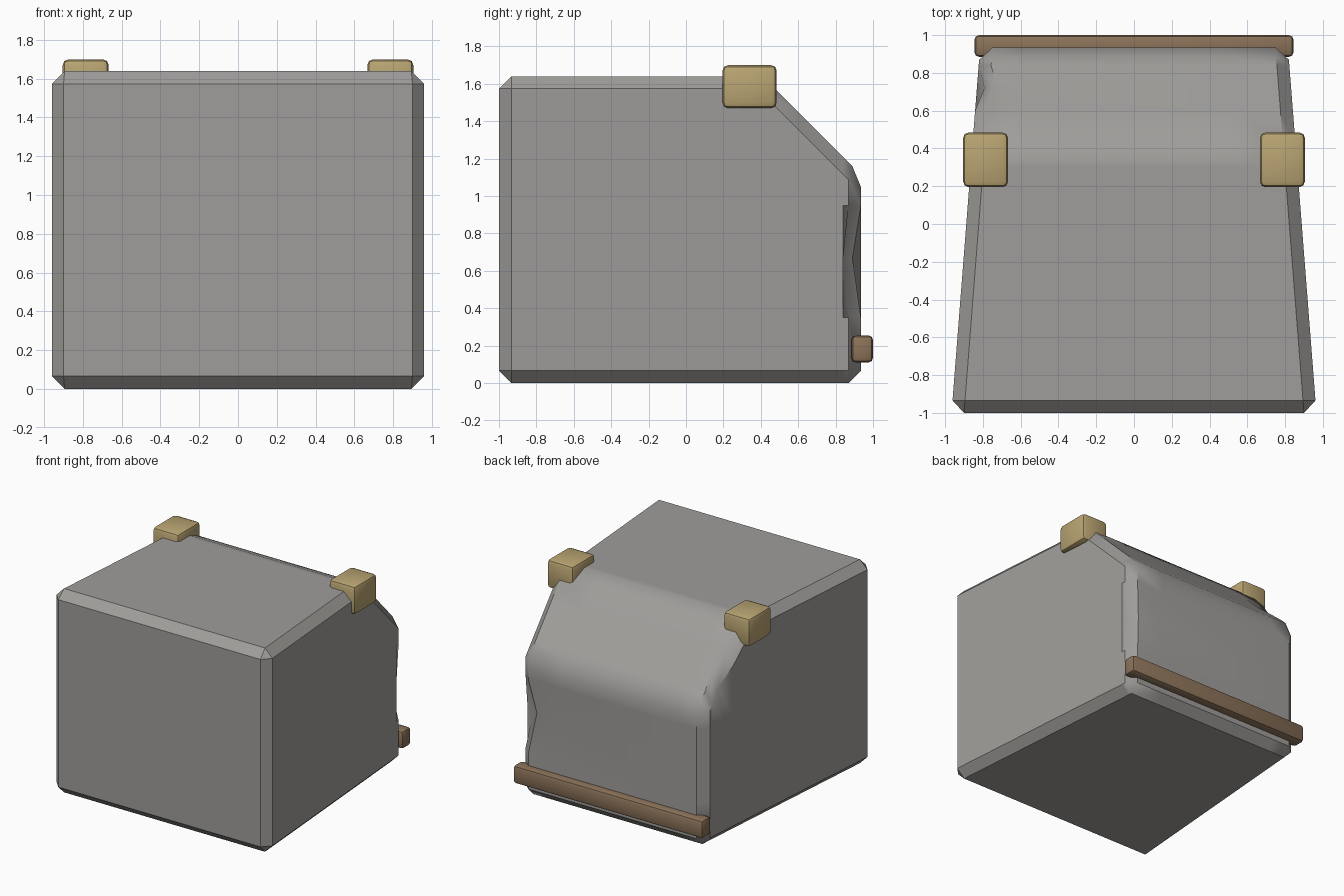
import bpy, bmesh, math
from mathutils import Vector

if "Cube" in bpy.data.objects:
    bpy.data.objects.remove(bpy.data.objects["Cube"])


def material(name, rgb):
    m = bpy.data.materials.new(name)
    m.diffuse_color = (*rgb, 1)
    m.use_nodes = True
    m.node_tree.nodes["Principled BSDF"].inputs["Base Color"].default_value = m.diffuse_color
    return m


STONE = material("grey stone", (0.35, 0.34, 0.325))
TAN = material("tan block", (0.49, 0.375, 0.17))
BROWN = material("brown bar", (0.26, 0.17, 0.10))


def finish(name, bm, mat, angle):
    bmesh.ops.recalc_face_normals(bm, faces=bm.faces)
    me = bpy.data.meshes.new(name)
    bm.to_mesh(me)
    bm.free()
    me.materials.append(mat)
    ob = bpy.data.objects.new(name, me)
    bpy.context.collection.objects.link(ob)
    bpy.ops.object.select_all(action='DESELECT')
    ob.select_set(True)
    bpy.context.view_layer.objects.active = ob
    bpy.ops.object.shade_smooth_by_angle(angle=math.radians(angle))
    return ob


def bevelled_box(name, lo, hi, bevel, mat):
    bm = bmesh.new()
    bmesh.ops.create_cube(bm, size=1)
    for v in bm.verts:
        v.co = Vector([(a + b) / 2 + c * (b - a) for a, b, c in zip(lo, hi, v.co)])
    bmesh.ops.bevel(bm, geom=bm.edges[:], offset=bevel, segments=2,
                    profile=0.5, affect='EDGES')
    return finish(name, bm, mat, 35)


# Stone body: side profile extruded across, narrower at the back
profile = [(-1, 0), (0.935, 0), (0.935, 1.115), (0.41, 1.64), (-1, 1.64)]


def half_width(y):
    return 0.966 - 0.078 * (y + 1)


bm = bmesh.new()
left, right = [[bm.verts.new((s * half_width(y), y, z)) for y, z in profile]
               for s in (-1, 1)]
bm.faces.new(left)
bm.faces.new(right[::-1])
n = len(profile)
for i in range(n):
    j = (i + 1) % n
    bm.faces.new((left[i], right[i], right[j], left[j]))
bmesh.ops.recalc_face_normals(bm, faces=bm.faces)
bmesh.ops.bevel(bm, geom=bm.edges[:], offset=0.066, segments=1, affect='EDGES')

# Cuts that keep the worn spots local
cuts = [((0, 0, z), (0, 0, 1)) for z in (0.35, 0.67, 0.95)]
cuts += [((0, y, 0), (0, 1, 0)) for y in (0.3, 0.6, 0.72, 0.84)]
cuts += [((x, 0, 0), (1, 0, 0)) for x in (-0.6, 0.5)]
for co, no in cuts:
    bmesh.ops.bisect_plane(bm, geom=bm.verts[:] + bm.edges[:] + bm.faces[:],
                           plane_co=co, plane_no=no)
for v in bm.verts:
    x, y, z = v.co
    # Dent in the right back edge
    if x > 0.7 and y > 0.86 and abs(z - 0.67) < 0.01:
        v.co += Vector((-0.045, -0.045, 0))
    # Chip in the left slope edge
    if x < -0.7 and abs(y - 0.72) < 0.01 and z > 1.2:
        v.co += Vector((0.04, 0, -0.025))
finish("stone_body", bm, STONE, 35)

# Tan corner blocks on the top edges
for side, x0, x1 in (("left", -0.905, -0.667), ("right", 0.667, 0.905)):
    bevelled_box(side + "_top_block", (x0, 0.195, 1.47), (x1, 0.485, 1.70), 0.03, TAN)

# Brown bar low on the back
bevelled_box("back_bar", (-0.845, 0.885, 0.11), (0.845, 1.0, 0.255), 0.025, BROWN)
